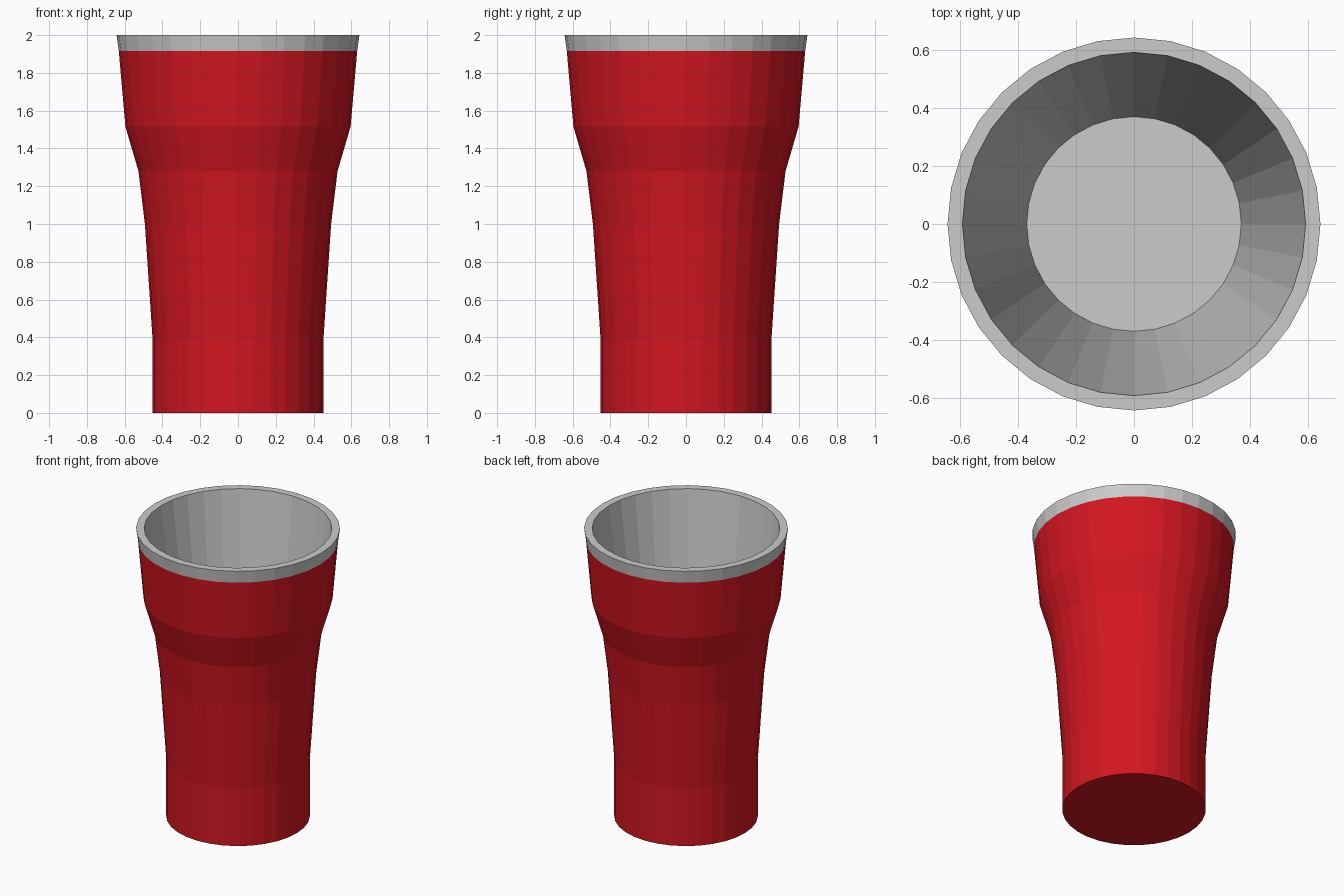
import bpy, bmesh
from math import cos, sin, tau

if "Cube" in bpy.data.objects:
    bpy.data.objects.remove(bpy.data.objects["Cube"])

SIDES = 32


def lathe(name, profile, cap_first=False, cap_last=False):
    """Spin (radius, height) points around z into a flat-faced shell."""
    bm = bmesh.new()
    rings = [[bm.verts.new((r * cos(tau * i / SIDES), r * sin(tau * i / SIDES), z))
              for i in range(SIDES)] for r, z in profile]
    for a, b in zip(rings, rings[1:]):
        for i in range(SIDES):
            j = (i + 1) % SIDES
            bm.faces.new((a[i], a[j], b[j], b[i]))
    if cap_first:
        bm.faces.new(rings[0][::-1])
    if cap_last:
        bm.faces.new(rings[-1])
    mesh = bpy.data.meshes.new(name)
    bm.to_mesh(mesh)
    bm.free()
    obj = bpy.data.objects.new(name, mesh)
    bpy.context.collection.objects.link(obj)
    return obj


# Red outer wall and underside
wall = lathe("tumbler_wall",
             [(0.453, 0), (0.453, 0.40), (0.493, 1.0), (0.527, 1.28),
              (0.596, 1.515), (0.631, 1.915)], cap_first=True)
red = bpy.data.materials.new("red")
red.diffuse_color = (0.65, 0.008, 0.015, 1)
red.use_nodes = True
red.node_tree.nodes["Principled BSDF"].inputs["Base Color"].default_value = red.diffuse_color
wall.data.materials.append(red)

# Grey rim band, lip, tapered inside wall and floor
lathe("rim_and_liner",
      [(0.631, 1.915), (0.643, 2.0), (0.592, 2.0), (0.37, 0.08)], cap_last=True)
